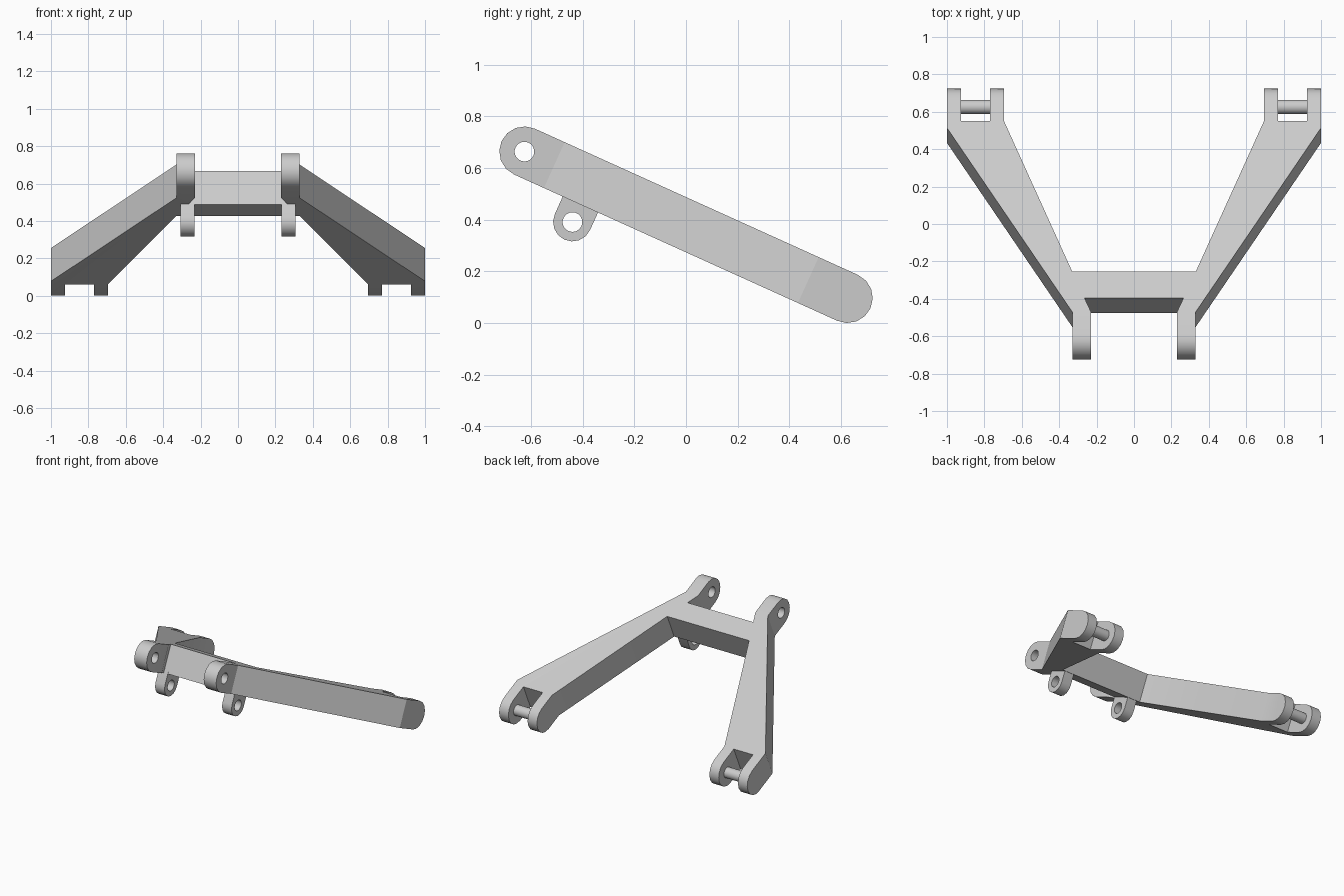
import bpy, bmesh, math
from mathutils import Matrix

cube = bpy.data.objects.get("Cube")
if cube:
    bpy.data.objects.remove(cube, do_unlink=True)

TILT = math.radians(-24.35)
HALF = 0.0975          # half thickness of the arm
END = 0.687            # distance of the pivot axes from the middle
HEIGHT = END * math.sin(-TILT) + HALF
PLACE = Matrix.Translation((0, 0, HEIGHT)) @ Matrix.Rotation(TILT, 4, "X")

grey = bpy.data.materials.new("light_grey")
grey.use_nodes = True
COLOUR = (0.6, 0.6, 0.6, 1)
grey.diffuse_color = COLOUR
grey.node_tree.nodes["Principled BSDF"].inputs["Base Color"].default_value = COLOUR


def prism(name, points, offset):
    """Extrude a closed outline of 3D points along an offset vector."""
    bm = bmesh.new()
    face = bm.faces.new([bm.verts.new(p) for p in points])
    ext = bmesh.ops.extrude_face_region(bm, geom=[face])
    bmesh.ops.translate(bm, vec=offset,
                        verts=[v for v in ext["geom"] if isinstance(v, bmesh.types.BMVert)])
    bmesh.ops.recalc_face_normals(bm, faces=bm.faces)
    mesh = bpy.data.meshes.new(name)
    bm.to_mesh(mesh)
    bm.free()
    mesh.materials.append(grey)
    obj = bpy.data.objects.new(name, mesh)
    bpy.context.collection.objects.link(obj)
    return obj


def arc(cy, cz, r, start, sweep, steps):
    return [(cy + r * math.cos(start + sweep * i / steps),
             cz + r * math.sin(start + sweep * i / steps)) for i in range(steps + 1)]


def side_prism(name, profile, x0, x1):
    return prism(name, [(x0, y, z) for y, z in profile], (x1 - x0, 0, 0))


def rod(name, cy, cz, r, x0, x1):
    return side_prism(name, arc(cy, cz, r, 0, math.tau, 24)[:-1], x0, x1)


def cut(obj, tool, operation):
    mod = obj.modifiers.new("cut", "BOOLEAN")
    mod.operation, mod.object, mod.solver = operation, tool, "EXACT"
    bpy.context.view_layer.update()
    bpy.context.view_layer.objects.active = obj
    bpy.ops.object.modifier_apply(modifier=mod.name)
    bpy.data.objects.remove(tool, do_unlink=True)


def finish(obj):
    obj.matrix_world = PLACE
    bpy.ops.object.select_all(action="DESELECT")
    obj.select_set(True)
    bpy.context.view_layer.objects.active = obj
    bpy.ops.object.shade_smooth_by_angle(angle=math.radians(30))


# Frame: plan outline with forked rear ends, rounded by a side profile
half = [(0.265, -0.478), (0.23, -0.56), (0.23, -0.9), (0.33, -0.9), (0.33, -0.56),
        (1, 0.52), (1, 0.9), (0.925, 0.9), (0.925, 0.56), (0.77, 0.56),
        (0.77, 0.9), (0.695, 0.9), (0.695, 0.56), (0.33, -0.324)]
outline = half + [(-x, y) for x, y in reversed(half)]
frame = prism("swing_arm_frame", [(x, y, -0.2) for x, y in outline], (0, 0, 0.4))
rounded = (arc(END, 0, HALF, -math.pi / 2, math.pi, 8)
           + arc(-END, 0, HALF, math.pi / 2, math.pi, 8))
cut(frame, side_prism("side_cutter", rounded, -1.2, 1.2), "INTERSECT")
cut(frame, rod("pivot_cutter", -END, 0, 0.038, -0.6, 0.6), "DIFFERENCE")
finish(frame)

# Lower mounting lugs and rear fork pins
LUG_Y, LUG_Z, LUG_R = -0.405, -0.172, 0.075
lug_profile = (arc(LUG_Y, LUG_Z, LUG_R, math.pi, math.pi, 8)
               + [(LUG_Y + LUG_R, -0.08), (LUG_Y - LUG_R, -0.08)])
for side, s in (("left", 1), ("right", -1)):
    lug = side_prism(side + "_lower_lug", lug_profile, s * 0.232, s * 0.308)
    cut(lug, rod("lug_cutter", LUG_Y, LUG_Z, 0.038, -0.6, 0.6), "DIFFERENCE")
    finish(lug)
    finish(rod(side + "_fork_pin", END, 0, 0.038, s * 0.76, s * 0.935))
